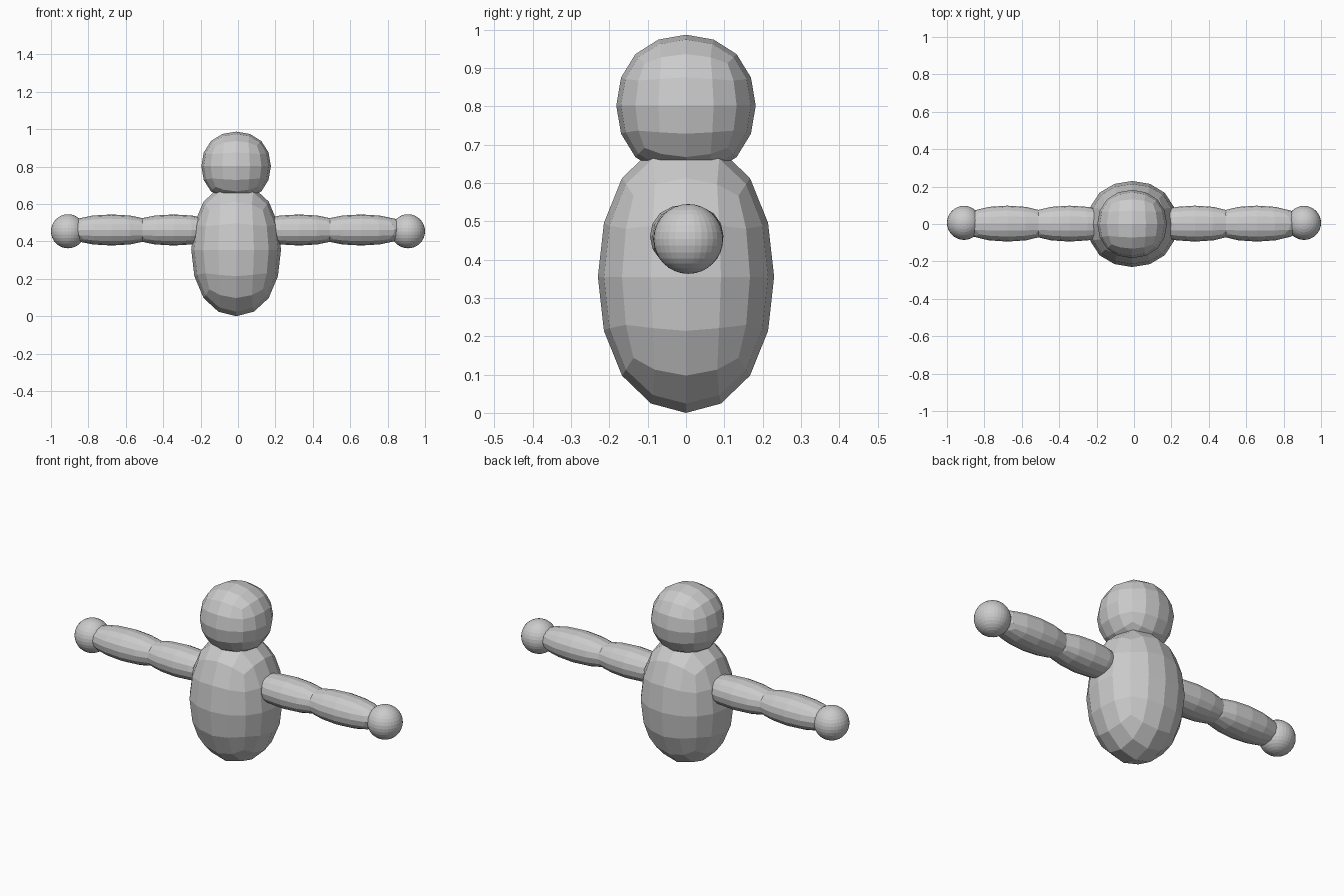
import bpy

start = bpy.data.objects.get("Cube")
if start:
    bpy.data.objects.remove(start, do_unlink=True)

grey = bpy.data.materials.new("plain grey")
grey.use_nodes = True
COLOUR = (0.6, 0.6, 0.6, 1)
grey.diffuse_color = COLOUR
grey.node_tree.nodes["Principled BSDF"].inputs["Base Color"].default_value = COLOUR


def rounded_box(name, centre, half):
    """Cube rounded by subdivision, fitted to the given half sizes."""
    bpy.ops.mesh.primitive_cube_add(size=2, location=centre)
    obj = bpy.context.object
    obj.name = name
    mod = obj.modifiers.new("rounding", 'SUBSURF')
    mod.levels = mod.render_levels = 2
    bpy.ops.object.modifier_apply(modifier=mod.name)
    reach = max(v.co.x for v in obj.data.vertices)
    for v in obj.data.vertices:
        v.co = [c / reach * h for c, h in zip(v.co, half)]
    obj.data.shade_flat()
    obj.data.materials.append(grey)
    return obj


def ball(name, centre, radius):
    bpy.ops.mesh.primitive_uv_sphere_add(segments=32, ring_count=16,
                                         radius=radius, location=centre)
    obj = bpy.context.object
    obj.name = name
    obj.data.shade_flat()
    obj.data.materials.append(grey)


# Torso and head sit slightly to one side of the hands' midpoint
MID = -0.01
rounded_box("body", (MID, 0, 0.355), (0.24, 0.23, 0.355))
rounded_box("head", (MID, 0, 0.802), (0.186, 0.182, 0.185))

# Arms: two overlapping segments and a finer round hand on each side
for side, s in (("left", 1), ("right", -1)):
    for part, reach in (("upper_arm", 0.335), ("forearm", 0.667)):
        rounded_box(f"{side}_{part}", (MID + s * reach, 0.002, 0.461),
                    (0.25, 0.096, 0.083))
    ball(f"{side}_hand", (s * 0.909, 0.006, 0.454), 0.091)
